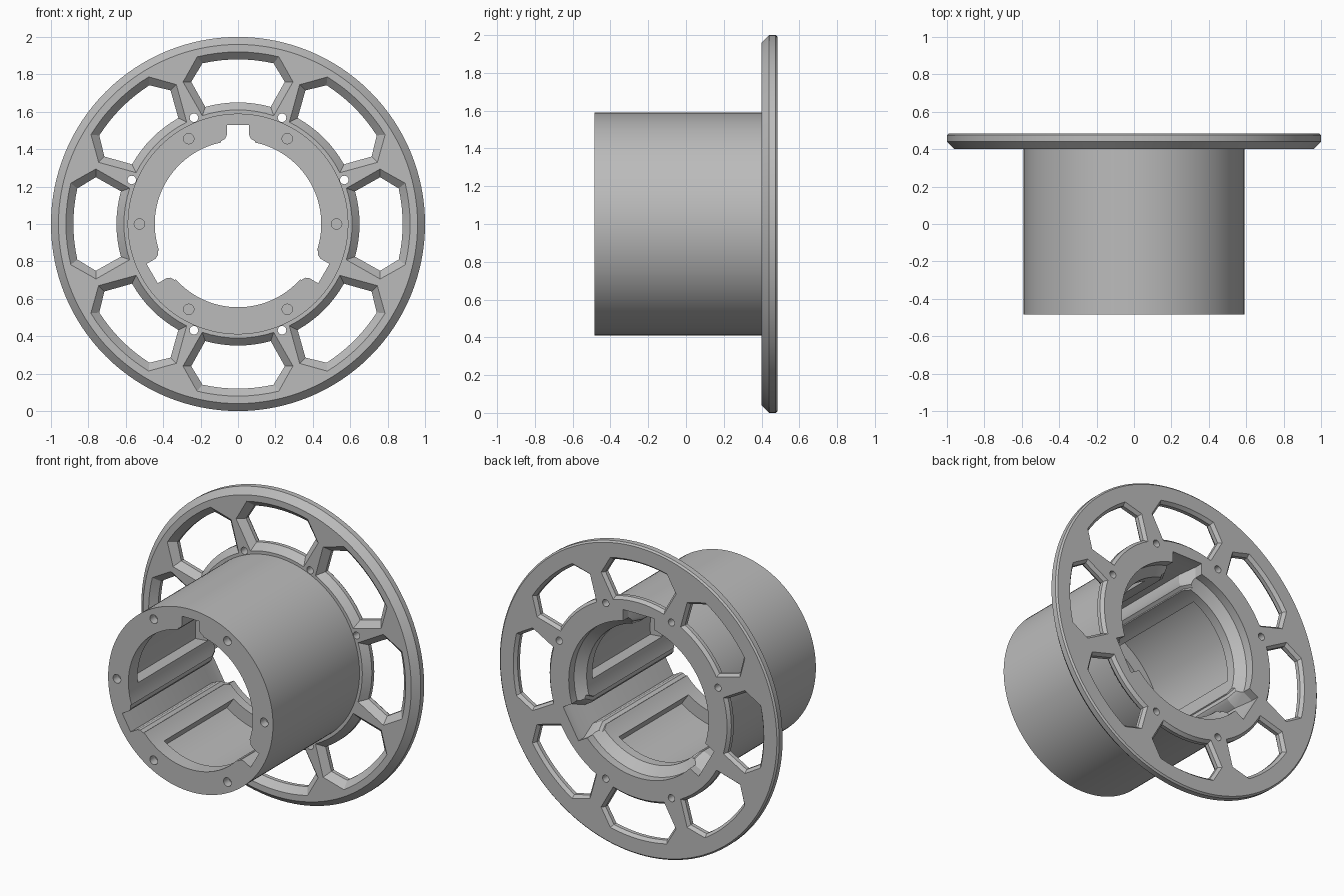
import bpy, bmesh
from math import sin, cos, asin, pi, radians, sqrt
from mathutils import Vector, Matrix

cube = bpy.data.objects.get("Cube")
if cube:
    bpy.data.objects.remove(cube, do_unlink=True)

grey = bpy.data.materials.new("Plain grey")
grey.use_nodes = True
GREY = (0.5, 0.5, 0.5, 1)
grey.diffuse_color = GREY
grey.node_tree.nodes["Principled BSDF"].inputs["Base Color"].default_value = GREY


def make_object(name, bm):
    bmesh.ops.recalc_face_normals(bm, faces=bm.faces)
    mesh = bpy.data.meshes.new(name)
    bm.to_mesh(mesh)
    bm.free()
    mesh.materials.append(grey)
    obj = bpy.data.objects.new(name, mesh)
    bpy.context.scene.collection.objects.link(obj)
    return obj


def loft(bm, layers, turn=0):
    """Solid through outlines (points, depth), turned about the spool axis."""
    c, s = cos(turn), sin(turn)
    rings = [[bm.verts.new((u * c - v * s, y, 1 + u * s + v * c)) for u, v in pts]
             for pts, y in layers]
    n = len(rings[0])
    for a, b in zip(rings, rings[1:]):
        for i in range(n):
            j = (i + 1) % n
            bm.faces.new((a[i], a[j], b[j], b[i]))
    bm.faces.new(rings[0])
    bm.faces.new(rings[-1][::-1])


def arc(r, a0, a1, n):
    """Arc points, angle measured from straight up."""
    return [(r * sin(a0 + (a1 - a0) * i / n), r * cos(a0 + (a1 - a0) * i / n))
            for i in range(n + 1)]


def window(o):
    """Eight-fold rim opening, grown outward by o."""
    top = asin((0.19 + 0.7 * o) / (0.88 + o))
    low = asin((0.175 + 0.4 * o) / (0.65 - o))
    side = 0.25 + 1.1 * o
    return (arc(0.88 + o, -top, top, 8) + [(side, 0.76)]
            + arc(0.65 - o, low, -low, 8) + [(-side, 0.76)])


def notch(half, height):
    """Keyway outline with rounded mouth corners."""
    right = [(half, height), (half, 0.475), (half + 0.009, 0.455),
             (half + 0.03, 0.443), (half + 0.03, 0.38)]
    return right + [(-u, v) for u, v in reversed(right)]


def hole(bm, r, angle, size, y0, y1):
    cu, cv = r * cos(angle), r * sin(angle)
    pts = [(cu + size * cos(i * pi / 10), cv + size * sin(i * pi / 10)) for i in range(20)]
    loft(bm, [(pts, y0), (pts, y1)])


# Spool body: tube, bevelled flange and countersunk bore as one lathe
profile = [(0.445, -0.485), (0.59, -0.485), (0.59, 0.40), (0.96, 0.40), (1, 0.44),
           (1, 0.475), (0.99, 0.485), (0.50, 0.485), (0.50, 0.43), (0.445, 0.38)]
bm = bmesh.new()
ring = [bm.verts.new((r, y, 1)) for r, y in profile]
edges = [bm.edges.new((ring[i], ring[(i + 1) % len(ring)])) for i in range(len(ring))]
bmesh.ops.spin(bm, geom=ring + edges, cent=(0, 0, 1), axis=(0, 1, 0),
               angle=2 * pi, steps=128, use_merge=False)
bmesh.ops.remove_doubles(bm, verts=bm.verts, dist=1e-4)
body = make_object("spool_body", bm)

# Cutters
bm = bmesh.new()
for k in range(8):   # flange windows, bevelled both ways
    loft(bm, [(window(0.05), 0.39), (window(0), 0.44), (window(0), 0.465),
              (window(0.025), 0.495)], k * pi / 4)
for k in range(3):   # keyways flaring at the back, and pockets between them
    turn = k * 2 * pi / 3
    loft(bm, [(notch(0.06, 0.53), -0.6), (notch(0.06, 0.53), 0.34),
              (notch(0.11, 0.56), 0.43), (notch(0.11, 0.56), 0.6)], turn)
    half = radians(35)
    pocket = arc(0.53, -half, half, 24) + arc(0.41, half, -half, 24)
    loft(bm, [(pocket, -0.39), (pocket, 0.32)], turn + pi)
for k in range(6):   # blind holes in the tube end
    hole(bm, 0.527, k * pi / 3, 0.028, -0.6, -0.43)
for a in (22.5, 67.5, 112.5, 157.5, 247.5, 292.5):   # screw holes through the flange
    hole(bm, 0.615, radians(a), 0.023, 0.36, 0.6)
cutter = make_object("spool_cutter", bm)
cutter.hide_render = True

# Cut, apply and shade
mod = body.modifiers.new("Cut", "BOOLEAN")
mod.operation = "DIFFERENCE"
mod.solver = "EXACT"
mod.object = cutter
bpy.ops.object.select_all(action="DESELECT")
bpy.context.view_layer.objects.active = body
body.select_set(True)
bpy.ops.object.modifier_apply(modifier=mod.name)
bpy.data.objects.remove(cutter, do_unlink=True)
bpy.ops.object.shade_smooth_by_angle(angle=radians(25))
